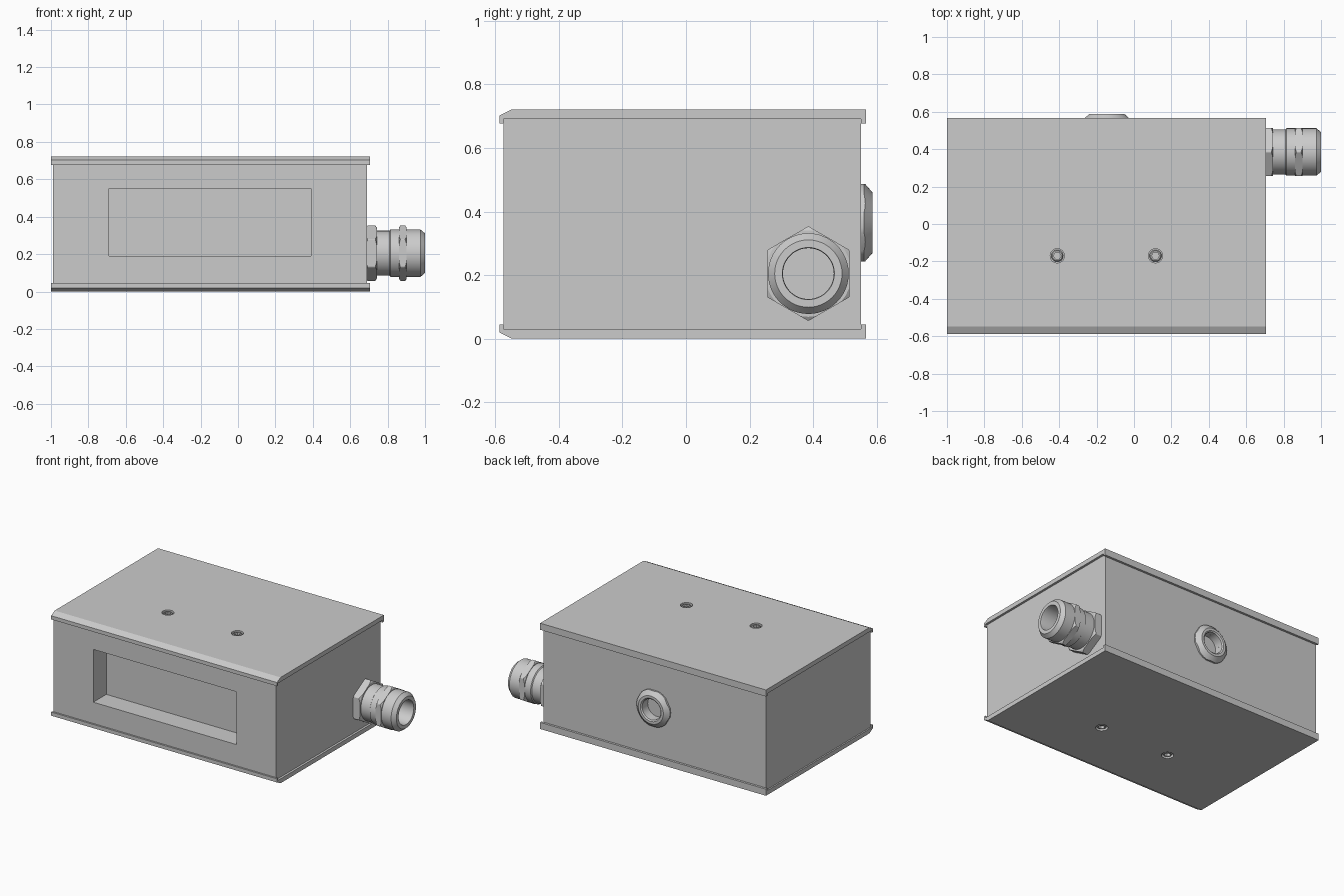
import bpy, bmesh, math
from mathutils import Vector

cube = bpy.data.objects.get("Cube")
if cube:
    bpy.data.objects.remove(cube, do_unlink=True)

grey = bpy.data.materials.new("light grey")
grey.use_nodes = True
colour = (0.6, 0.6, 0.6, 1)
grey.diffuse_color = colour
grey.node_tree.nodes["Principled BSDF"].inputs["Base Color"].default_value = colour


def finish(name, bm):
    bmesh.ops.remove_doubles(bm, verts=bm.verts, dist=1e-5)
    bmesh.ops.recalc_face_normals(bm, faces=bm.faces)
    mesh = bpy.data.meshes.new(name)
    bm.to_mesh(mesh)
    bm.free()
    mesh.materials.append(grey)
    ob = bpy.data.objects.new(name, mesh)
    bpy.context.collection.objects.link(ob)
    return ob


def activate(ob):
    bpy.ops.object.select_all(action='DESELECT')
    ob.select_set(True)
    bpy.context.view_layer.objects.active = ob


def smooth(ob):
    activate(ob)
    bpy.ops.object.shade_smooth_by_angle(angle=math.radians(25))


def box(name, lo, hi):
    bm = bmesh.new()
    bmesh.ops.create_cube(bm, size=1)
    lo, hi = Vector(lo), Vector(hi)
    for v in bm.verts:
        v.co = (lo + hi) / 2 + v.co * (hi - lo)
    return finish(name, bm)


def lathe(name, axis, centre, profile, n=40, phase=0.0, closed=False):
    """Spin (radius, height) points about a world axis through centre."""
    bm = bmesh.new()
    rings = []
    for r, h in profile:
        ring = []
        for i in range(n):
            a = 2 * math.pi * i / n + phase
            c, s = r * math.cos(a), r * math.sin(a)
            co = {'x': (h, c, s), 'y': (c, h, s), 'z': (c, s, h)}[axis]
            ring.append(bm.verts.new(Vector(co) + Vector(centre)))
        rings.append(ring)
    pairs = list(zip(rings, rings[1:]))
    if closed:
        pairs.append((rings[-1], rings[0]))
    for a, b in pairs:
        for i in range(n):
            j = (i + 1) % n
            bm.faces.new((a[i], a[j], b[j], b[i]))
    return finish(name, bm)


def combine(ob, tool, operation):
    activate(ob)
    mod = ob.modifiers.new("combine", 'BOOLEAN')
    mod.operation, mod.object, mod.solver = operation, tool, 'EXACT'
    bpy.ops.object.modifier_apply(modifier=mod.name)
    bpy.data.objects.remove(tool, do_unlink=True)


def prism(r, h0, h1):
    return [(0, h0), (r, h0), (r, h1), (0, h1)]


# Housing with a front window recess and a rear socket
HEIGHT = 0.722
PORT = (-0.145, 0, 0.365)
body = box("housing", (-0.99, -0.575, 0.03), (0.69, 0.551, 0.692))
combine(body, box("cutter", (-0.69, -0.7, 0.19), (0.39, -0.435, 0.55)), 'DIFFERENCE')
combine(body, lathe("cutter", 'y', PORT, prism(0.07, 0.52, 0.7)), 'DIFFERENCE')
smooth(body)

# Lipped lids and their recessed screws, mirrored top and bottom
lid = [(-0.587, 0.045), (-0.587, 0.02), (-0.548, 0), (0.566, 0), (0.566, 0.045),
       (0.551, 0.045), (0.551, 0.03), (-0.575, 0.03), (-0.575, 0.045)]
for side in ("bottom", "top"):
    def level(z):
        return HEIGHT - z if side == "top" else z

    bm = bmesh.new()
    ends = [[bm.verts.new((x, y, level(z))) for y, z in lid] for x in (-1.0, 0.705)]
    n = len(lid)
    for i in range(n):
        j = (i + 1) % n
        bm.faces.new((ends[0][i], ends[0][j], ends[1][j], ends[1][i]))
    for end in ends:
        bm.faces.new(end)
    cover = finish(side + "_cover", bm)
    for x, label in ((-0.41, "right"), (0.115, "left")):
        at = (x, -0.17, 0)
        combine(cover, lathe("cutter", 'z', at, prism(0.038, level(-0.05), level(0.05)), 24),
                'DIFFERENCE')
        screw = lathe(f"{side}_{label}_screw", 'z', at,
                      [(0, level(0.035)), (0.032, level(0.035)), (0.032, level(0.012)),
                       (0.026, level(0.004)), (0, level(0.004))], 24)
        combine(screw, lathe("cutter", 'z', at, prism(0.02, level(-0.02), level(0.022)), 6),
                'DIFFERENCE')
        smooth(screw)
    smooth(cover)

# Rear socket: chamfered hexagonal ring
ring = lathe("rear_socket_ring", 'y', PORT,
             [(0.07, 0.54), (0.126, 0.54), (0.126, 0.56), (0.095, 0.587), (0.078, 0.587),
              (0.07, 0.58)], 48, closed=True)
combine(ring, lathe("cutter", 'y', PORT, prism(0.14, 0.5, 0.65), 6), 'INTERSECT')
smooth(ring)

# Cable gland: bored round barrel with two chamfered hexagonal collars
GLAND = (0, 0.385, 0.205)
barrel = lathe("gland_barrel", 'x', GLAND,
               [(0, 0.685), (0.12, 0.685), (0.12, 0.81), (0.127, 0.815), (0.127, 0.975),
                (0.106, 1.0), (0.082, 1.0), (0.08, 0.99), (0.08, 0.80), (0, 0.80)], 48)
smooth(barrel)
for name, a, b in (("gland_base_nut", 0.685, 0.742), ("gland_clamp_nut", 0.86, 0.902)):
    lead = 0.008
    nut = lathe(name, 'x', GLAND, [(0.1, a), (0.136, a), (0.148, a + lead), (0.148, b - lead),
                                   (0.136, b), (0.1, b)], 48, closed=True)
    combine(nut, lathe("cutter", 'x', GLAND, prism(0.149, a - 0.05, b + 0.05), 6, math.pi / 6),
            'INTERSECT')
    smooth(nut)
